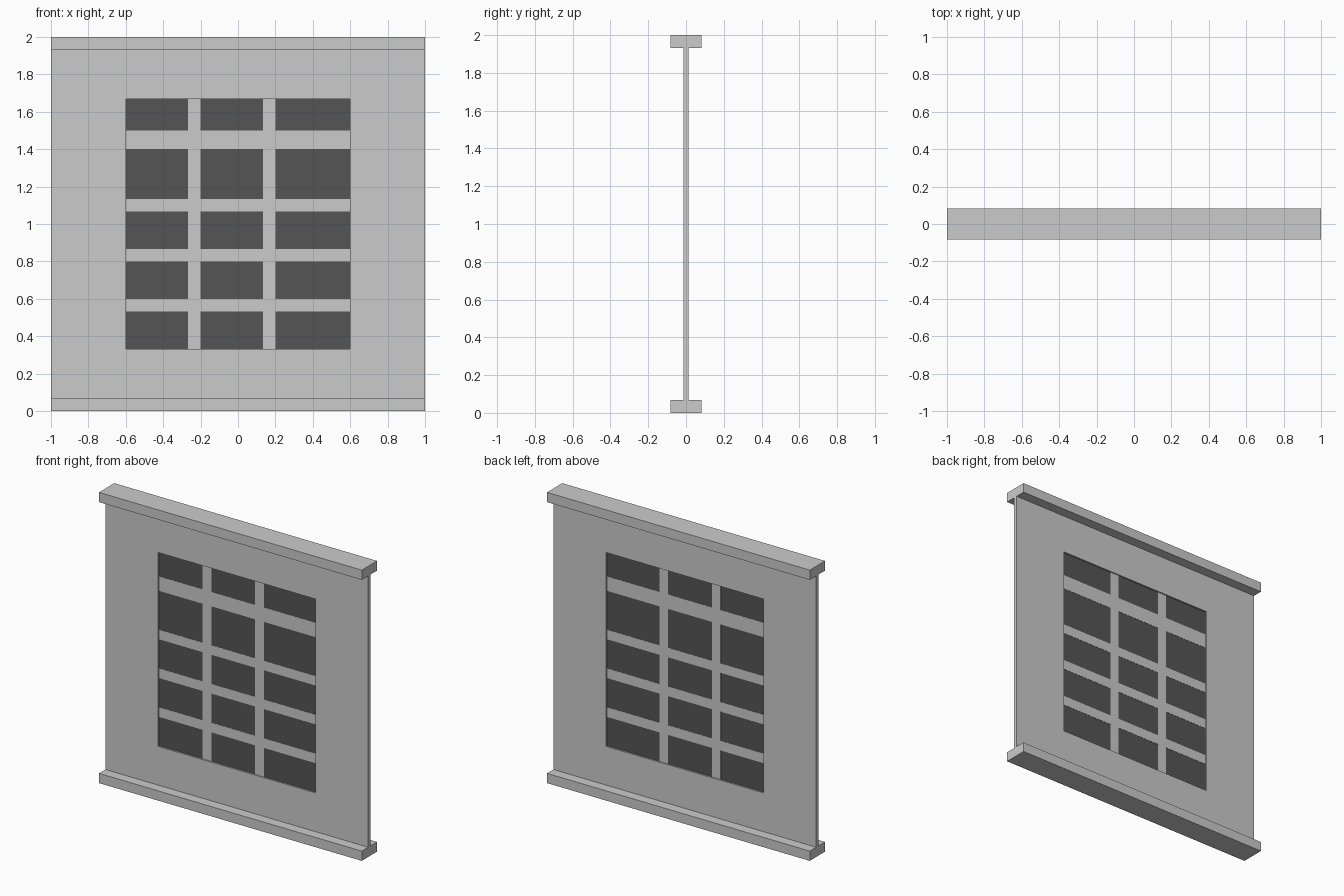
import bpy, bmesh

if "Cube" in bpy.data.objects:
    bpy.data.objects.remove(bpy.data.objects["Cube"])


def make_object(name, bm, mat=None):
    bmesh.ops.recalc_face_normals(bm, faces=bm.faces)
    mesh = bpy.data.meshes.new(name)
    bm.to_mesh(mesh)
    bm.free()
    if mat:
        mesh.materials.append(mat)
    obj = bpy.data.objects.new(name, mesh)
    bpy.context.collection.objects.link(obj)
    return obj


def add_box(bm, x0, x1, half_y, z0, z1):
    verts = bmesh.ops.create_cube(bm, size=1)["verts"]
    bmesh.ops.scale(bm, vec=(x1 - x0, 2 * half_y, z1 - z0), verts=verts)
    bmesh.ops.translate(bm, vec=((x0 + x1) / 2, 0, (z0 + z1) / 2), verts=verts)


def box(name, *dims, mat=None):
    bm = bmesh.new()
    add_box(bm, *dims)
    return make_object(name, bm, mat)


PANEL_Y, BAR_Y, GLASS_Y = 0.0133, 0.0045, 0.003
X0, X1, Z0, Z1 = -0.6, 0.6, 0.333, 1.667

# Top and bottom rails
box("bottom_rail", -1, 1, 0.083, 0, 0.067)
box("top_rail", -1, 1, 0.083, 1.933, 2)

# Wall panel with a rectangular window opening
bm = bmesh.new()


def ring(x0, x1, z0, z1, y):
    return [bm.verts.new((x, y, z)) for x, z in
            ((x0, z0), (x1, z0), (x1, z1), (x0, z1))]


loops = [ring(-1, 1, 0.067, 1.933, -PANEL_Y), ring(-1, 1, 0.067, 1.933, PANEL_Y),
         ring(X0, X1, Z0, Z1, PANEL_Y), ring(X0, X1, Z0, Z1, -PANEL_Y)]
for a, b in zip(loops, loops[1:] + loops[:1]):
    for i in range(4):
        j = (i + 1) % 4
        bm.faces.new((a[i], a[j], b[j], b[i]))
make_object("wall_panel", bm)

# Dark glass
dark = bpy.data.materials.new("dark_glass")
dark.diffuse_color = (0.09, 0.09, 0.09, 1)
dark.use_nodes = True
dark.node_tree.nodes["Principled BSDF"].inputs["Base Color"].default_value = dark.diffuse_color
box("window_glass", X0, X1, GLASS_Y, Z0, Z1, mat=dark)

# Glazing bars: full-height uprights, crossbars fitted between them
uprights = [(-0.267, -0.2), (0.133, 0.2)]
crossbars = [(0.533, 0.6), (0.8, 0.867), (1.067, 1.133), (1.4, 1.5)]
bm = bmesh.new()
for x0, x1 in uprights:
    add_box(bm, x0, x1, BAR_Y, Z0, Z1)
gaps = [(X0, -0.267), (-0.2, 0.133), (0.2, X1)]
for z0, z1 in crossbars:
    for x0, x1 in gaps:
        add_box(bm, x0, x1, BAR_Y, z0, z1)
make_object("glazing_bars", bm)
